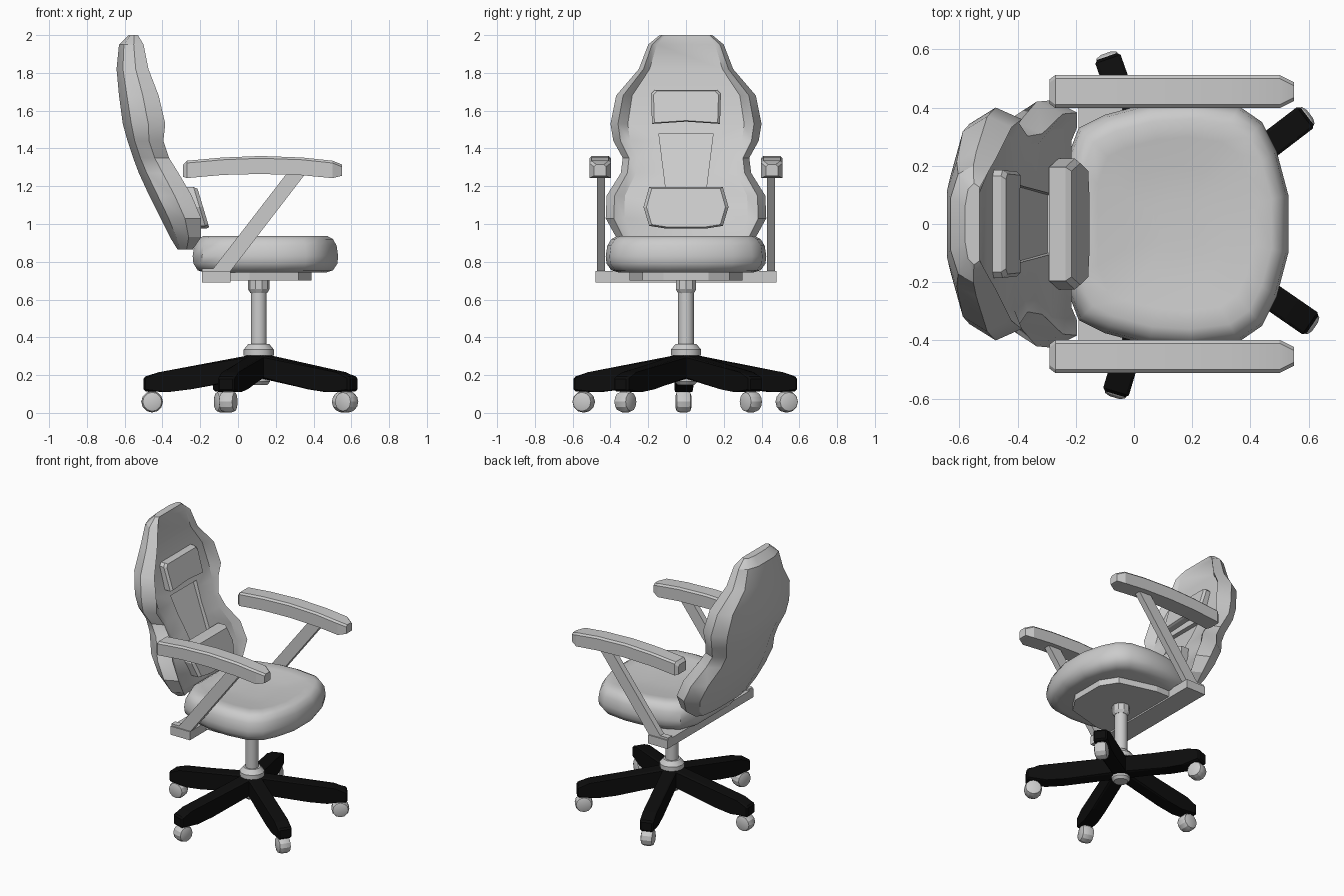
import bpy, bmesh, math
from mathutils import Matrix, Vector

cube = bpy.data.objects.get("Cube")
if cube:
    bpy.data.objects.remove(cube, do_unlink=True)


def material(name, rgb):
    m = bpy.data.materials.new(name)
    m.use_nodes = True
    m.diffuse_color = (*rgb, 1)
    m.node_tree.nodes["Principled BSDF"].inputs["Base Color"].default_value = (*rgb, 1)
    return m


GREY = material("light grey", (0.6, 0.6, 0.6))
BLACK = material("black", (0.004, 0.004, 0.004))


def loft(name, rings, mat=GREY, smooth=None, bevel=0, matrix=None):
    """Skin a stack of equal-length closed rings and cap both ends."""
    bm = bmesh.new()
    rows = [[bm.verts.new(p) for p in ring] for ring in rings]
    n = len(rows[0])
    for a, b in zip(rows, rows[1:]):
        for i in range(n):
            j = (i + 1) % n
            bm.faces.new((a[i], a[j], b[j], b[i]))
    bm.faces.new(rows[0])
    bm.faces.new(rows[-1])
    if bevel:
        bmesh.ops.bevel(bm, geom=bm.edges[:], offset=bevel, segments=1, affect='EDGES')
    bmesh.ops.recalc_face_normals(bm, faces=bm.faces)
    if matrix:
        bm.transform(matrix)
    mesh = bpy.data.meshes.new(name)
    bm.to_mesh(mesh)
    bm.free()
    mesh.materials.append(mat)
    ob = bpy.data.objects.new(name, mesh)
    bpy.context.collection.objects.link(ob)
    if smooth:
        shade(ob, smooth)
    return ob


def shade(ob, angle):
    bpy.ops.object.select_all(action='DESELECT')
    ob.select_set(True)
    bpy.context.view_layer.objects.active = ob
    bpy.ops.object.shade_smooth_by_angle(angle=math.radians(angle))


def slab(name, outline, y0, y1, **kw):
    """Extrude an x-z outline between two y positions."""
    return loft(name, [[(x, y, z) for x, z in outline] for y in (y0, y1)], **kw)


def lathe(name, profile, sides, centre, **kw):
    ring = [2 * math.pi * i / sides for i in range(sides)]
    return loft(name, [[(centre + r * math.cos(a), r * math.sin(a), z) for a in ring]
                       for r, z in profile], **kw)


def mirrored(half):
    return half + [(x, -y) for x, y in reversed(half)]


# Backrest: height, half width, rear x, bolster front x, panel x
levels = [
    (0.865, 0.28, -0.32, -0.24, -0.25), (0.93, 0.37, -0.36, -0.195, -0.215),
    (1.03, 0.425, -0.41, -0.195, -0.235), (1.15, 0.42, -0.47, -0.245, -0.28),
    (1.27, 0.345, -0.525, -0.315, -0.335), (1.35, 0.335, -0.555, -0.365, -0.375),
    (1.44, 0.385, -0.585, -0.395, -0.41), (1.53, 0.40, -0.61, -0.385, -0.445),
    (1.68, 0.37, -0.63, -0.42, -0.48), (1.82, 0.25, -0.643, -0.474, -0.505),
    (1.95, 0.20, -0.63, -0.50, -0.52), (2.0, 0.14, -0.58, -0.53, -0.53)]
rings = []
for z, w, rear, front, panel in levels:
    half = [(rear, w * 0.45), (rear + 0.2 * (front - rear), w * 0.86),
            (0.4 * rear + 0.6 * front, w), (front, w * 0.9), (panel, w * 0.77)]
    rings.append([(x, y, z) for x, y in mirrored(half)])
backrest = loft("backrest", rings)

# Tapered pocket cut in the back panel
cutter = loft("pocket_cutter", [[(x, y, z) for x, y in
              ((panel - 0.03, w), (panel - 0.03, -w), (0, -w * 0.86), (0, w * 0.86))]
              for z, w, panel in ((1.12, 0.10, -0.267), (1.48, 0.145, -0.427))])
cut = backrest.modifiers.new("pocket", 'BOOLEAN')
cut.operation, cut.object = 'DIFFERENCE', cutter
bpy.context.view_layer.objects.active = backrest
bpy.ops.object.modifier_apply(modifier="pocket")
bpy.data.objects.remove(cutter, do_unlink=True)
shade(backrest, 30)


def cushion(name, outline, z_mid, x_mid, slope, depth):
    """Padded block leaning with the backrest."""
    rings = []
    for d, s in ((0, 1), (depth * 0.75, 1), (depth, 0.93)):
        rings.append([(x_mid + d + slope * s * z, s * y, z_mid + s * z) for y, z in outline])
    return loft(name, rings)


cushion("head_cushion", mirrored([(0, 0.085), (0.18, 0.075)][1:] + [(0.18, -0.09)]) and
        [(0.165, 0.09), (0.185, 0.07), (0.18, -0.09), (0, -0.078),
         (-0.18, -0.09), (-0.185, 0.07), (-0.165, 0.09)], 1.62, -0.475, -0.3, 0.06)
cushion("lumbar_cushion", [(0.195, 0.105), (0.225, 0), (0.195, -0.1), (0.1, -0.115),
        (-0.1, -0.115), (-0.195, -0.1), (-0.225, 0), (-0.195, 0.105)],
        1.09, -0.26, -0.3, 0.075)

# Seat: plan outline, stacked with varying inset
plan = mirrored([(0.53, 0.1), (0.49, 0.25), (0.44, 0.35), (0.36, 0.405), (0.2, 0.425),
                 (0.05, 0.415), (-0.1, 0.375), (-0.19, 0.33), (-0.24, 0.2)])
stack = [(0.83, 0.742), (0.93, 0.755), (0.99, 0.79), (1, 0.83), (0.98, 0.885),
         (0.93, 0.92), (0.85, 0.937), (0.7, 0.93), (0.45, 0.915), (0.2, 0.91)]
loft("seat", [[(0.145 + s * (x - 0.145), s * y, z) for x, y in plan] for s, z in stack],
     smooth=40)

# Mounting plate and cross bar
under = mirrored([(0.39, 0.12), (0.32, 0.23), (0.06, 0.30), (-0.18, 0.30)])
loft("mounting_plate", [[(x, y, z) for x, y in under] for z in (0.70, 0.745)])
slab("cross_bar", [(-0.19, 0.69), (-0.04, 0.69), (-0.04, 0.75), (-0.19, 0.75)], -0.48, 0.48)

# Armrests
for side, s in (("left", 1), ("right", -1)):
    slab(side + "_arm_strut", [(-0.19, 0.70), (-0.04, 0.70), (-0.04, 0.75), (0.36, 1.27),
                               (0.26, 1.27), (-0.13, 0.765), (-0.19, 0.765)],
         s * 0.43, s * 0.472)
    sections = []
    for x, low, high, inset in ((-0.29, 1.25, 1.315, 0.015), (-0.27, 1.243, 1.335, 0),
                                (-0.08, 1.26, 1.352, 0), (0.12, 1.265, 1.36, 0),
                                (0.34, 1.258, 1.352, 0), (0.5, 1.243, 1.335, 0),
                                (0.55, 1.255, 1.315, 0.025)):
        a, b, c = 0.398 + inset, 0.512 - inset, 0.012
        sections.append([(x, s * y, z) for y, z in
                         ((a, low), (b, low), (b, high - c), (b - c, high),
                          (a + c, high), (a, high - c))])
    loft(side + "_armrest", sections, smooth=20)

# Gas lift column and hub
AXIS = 0.11
lathe("column", [(0.042, 0.34), (0.042, 0.66)], 16, AXIS, smooth=40)
lathe("top_collar", [(0.045, 0.635), (0.057, 0.655), (0.057, 0.70)], 10, AXIS)
lathe("hub", [(0.045, 0.148), (0.06, 0.165), (0.06, 0.30), (0.08, 0.305),
              (0.08, 0.335), (0.055, 0.365)], 12, AXIS, smooth=35)

# Five-legged base with casters
leg = [(0.0, 0.19), (0.0, 0.305), (0.05, 0.305), (0.53, 0.215), (0.61, 0.19),
       (0.61, 0.115), (0.48, 0.11), (0.36, 0.125)]
wheel = [(0.032, -0.042), (0.05, -0.036), (0.057, -0.018),
         (0.057, 0.018), (0.05, 0.036), (0.032, 0.042)]
for i in range(5):
    turn = (Matrix.Translation((AXIS, 0, 0)) @
            Matrix.Rotation(math.radians(37.4 + 72 * i), 4, 'Z'))
    slab(f"base_leg_{i + 1}", leg, -0.046, 0.046, mat=BLACK, bevel=0.01, matrix=turn)
    place = turn @ Matrix.Translation((0.565, 0, 0.059)) @ Matrix.Rotation(math.pi / 2, 4, 'X')
    lathe(f"caster_{i + 1}", wheel, 12, 0, matrix=place, smooth=25)
    loft(f"caster_stem_{i + 1}", [[(0.565 + x, y, z) for x, y in
         ((0.02, 0.02), (-0.02, 0.02), (-0.02, -0.02), (0.02, -0.02))]
         for z in (0.06, 0.13)], matrix=turn)
